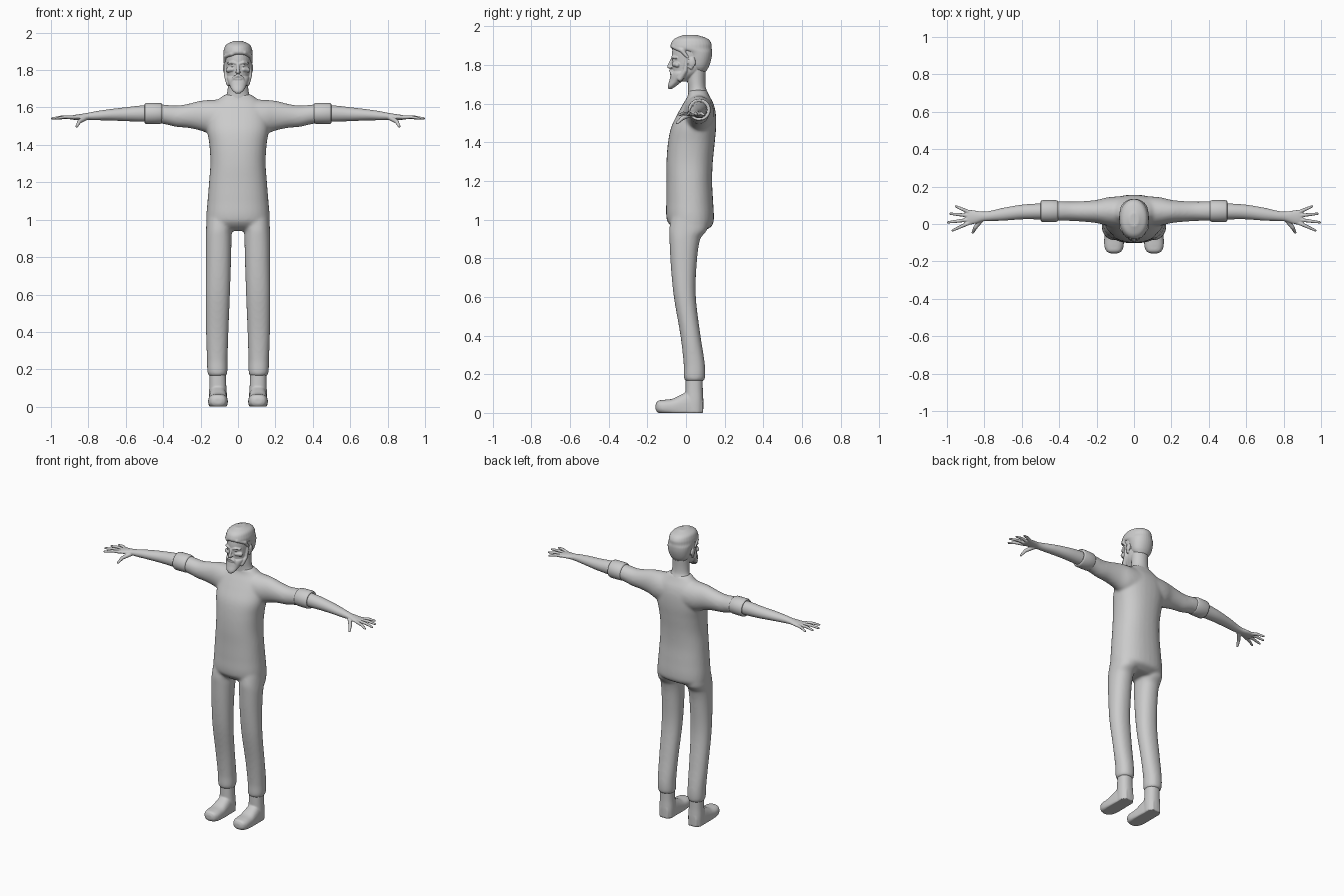
import bpy, bmesh
from math import cos, sin, pi
from mathutils import Vector, Matrix


def loft(bm, axis, rows, side=1, p=2.0, n=32, steps=5, floor=None):
    """Skin superellipse rings; row = (pos on axis, centre a, centre b, radius a, radius b)."""
    def slope(i, k):
        lo, hi = rows[max(i - 1, 0)], rows[min(i + 1, len(rows) - 1)]
        return (hi[k] - lo[k]) / (hi[0] - lo[0])
    fine = []
    if steps == 1:
        fine = list(rows)
    else:
        for i in range(len(rows) - 1):
            A, B = rows[i], rows[i + 1]
            h = B[0] - A[0]
            for j in range(steps):
                t = j / steps
                r = [A[0] + h * t]
                for k in range(1, 5):
                    r.append((2*t**3 - 3*t**2 + 1) * A[k] + (t**3 - 2*t**2 + t) * h * slope(i, k)
                             + (3*t**2 - 2*t**3) * B[k] + (t**3 - t**2) * h * slope(i + 1, k))
                fine.append(r)
        fine.append(rows[-1])
    rings = []
    for t, a, b, ra, rb in fine:
        ring = []
        for j in range(n):
            c, s = cos(2 * pi * j / n), sin(2 * pi * j / n)
            u = a + ra * abs(c) ** (2 / p) * (1 if c > 0 else -1)
            v = b + rb * abs(s) ** (2 / p) * (1 if s > 0 else -1)
            x, y, z = {'x': (t, u, v), 'y': (u, t, v), 'z': (u, v, t)}[axis]
            if floor is not None:
                z = max(z, floor)
            ring.append(bm.verts.new((x * side, y, z)))
        rings.append(ring)
    for r0, r1 in zip(rings, rings[1:]):
        for j in range(n):
            bm.faces.new((r0[j], r0[(j + 1) % n], r1[(j + 1) % n], r1[j]))
    bm.faces.new(rings[0])
    bm.faces.new(rings[-1])


def ball(bm, loc, size):
    m = Matrix.Translation(loc) @ Matrix.Diagonal((*size, 1))
    bmesh.ops.create_uvsphere(bm, u_segments=16, v_segments=10, radius=1, matrix=m)


def tube(bm, pts, radii):
    """Rounded tapering limb through the points."""
    for q, r in zip(pts, radii):
        ball(bm, q, (r, r, r))
    for i in range(len(pts) - 1):
        a, b = Vector(pts[i]), Vector(pts[i + 1])
        m = Matrix.Translation((a + b) / 2) @ (b - a).to_track_quat('Z', 'Y').to_matrix().to_4x4()
        bmesh.ops.create_cone(bm, cap_ends=True, segments=14, radius1=radii[i],
                              radius2=radii[i + 1], depth=(b - a).length, matrix=m)


def finish(bm, name, voxel=0, smooth=0, mirror=False):
    bmesh.ops.recalc_face_normals(bm, faces=bm.faces)
    for f in bm.faces:
        f.smooth = True
    me = bpy.data.meshes.new(name)
    bm.to_mesh(me)
    bm.free()
    ob = bpy.data.objects.new(name, me)
    bpy.context.collection.objects.link(ob)
    if voxel:
        m = ob.modifiers.new("Merge", 'REMESH')
        m.mode, m.voxel_size, m.use_smooth_shade = 'VOXEL', voxel, True
    if smooth:
        m = ob.modifiers.new("Soften", 'SMOOTH')
        m.factor, m.iterations = 0.5, smooth
    if mirror:
        ob.modifiers.new("Mirror", 'MIRROR').use_mirror_merge = False
    return ob


# Clothed body: torso, sleeves and trouser legs blended together
bm = bmesh.new()
loft(bm, 'z', [(.94, 0, .025, .12, .065), (.965, 0, .028, .162, .105), (1.0, 0, .022, .17, .122),
               (1.1, 0, .019, .163, .121), (1.2, 0, .017, .155, .118), (1.3, 0, .019, .148, .12),
               (1.4, 0, .028, .153, .121), (1.48, 0, .04, .165, .116), (1.55, 0, .056, .162, .098),
               (1.6, 0, .064, .15, .078), (1.64, 0, .065, .11, .056), (1.67, 0, .06, .07, .046)], p=2.3)
for s in (1, -1):
    loft(bm, 'x', [(.04, .065, 1.545, .085, .1), (.14, .067, 1.548, .076, .093),
                   (.2, .067, 1.556, .062, .08), (.27, .067, 1.555, .055, .064),
                   (.33, .068, 1.553, .052, .057), (.4, .069, 1.564, .052, .052),
                   (.45, .069, 1.567, .052, .051)], side=s)
    loft(bm, 'z', [(1.05, .085, .02, .08, .09), (.95, .101, .012, .07, .099),
                   (.9, .103, -.006, .069, .08), (.75, .105, -.012, .067, .066),
                   (.6, .108, -.006, .065, .057), (.4, .111, .023, .06, .052),
                   (.25, .111, .043, .055, .055), (.18, .11, .044, .053, .055),
                   (.163, .109, .044, .045, .046)], side=s, p=2.2)
finish(bm, "sweater_and_trousers", .008, 10)

# Rolled sleeve cuffs
bm = bmesh.new()
loft(bm, 'x', [(.406, .069, 1.568, .048, .048), (.408, .069, 1.568, .055, .053),
               (.416, .069, 1.568, .058, .056), (.45, .069, 1.568, .059, .057),
               (.488, .069, 1.568, .058, .057), (.497, .069, 1.568, .055, .054),
               (.499, .069, 1.568, .05, .05), (.492, .069, 1.568, .042, .042)], steps=1)
finish(bm, "sleeve_cuff", mirror=True)

# Forearms with hands
bm = bmesh.new()
loft(bm, 'x', [(.44, .068, 1.568, .044, .044), (.52, .067, 1.567, .042, .043),
               (.6, .064, 1.564, .039, .037), (.7, .052, 1.56, .034, .029),
               (.77, .043, 1.555, .027, .023), (.81, .04, 1.552, .026, .018),
               (.85, .037, 1.549, .035, .015), (.89, .035, 1.546, .04, .011),
               (.903, .035, 1.545, .03, .006)])
for y0, x1, y1 in ((.004, .97, -.034), (.023, .994, .009), (.045, .982, .055), (.065, .952, .094)):
    x0 = .885
    tube(bm, [(x0, y0, 1.547), ((x0 + x1) / 2, (y0 + y1) / 2, 1.549), (x1, y1, 1.541)],
         [.0105, .009, .0065])
tube(bm, [(.81, .03, 1.547), (.848, -.018, 1.525), (.862, -.046, 1.499)], [.014, .011, .007])
finish(bm, "forearm_and_hand", .0033, 3, True)

# Boots: ankle shaft plus flat-soled foot
bm = bmesh.new()
loft(bm, 'z', [(0, .107, .043, .047, .046), (.06, .107, .043, .048, .047),
               (.12, .108, .042, .045, .045), (.2, .109, .043, .044, .044)], p=2.3)
loft(bm, 'y', [(-.157, .107, .03, .02, .014), (-.148, .107, .032, .038, .029),
               (-.12, .107, .03, .051, .037), (-.07, .107, .028, .052, .045),
               (-.03, .107, .03, .05, .062), (.02, .107, .03, .047, .085),
               (.06, .107, .03, .042, .08), (.088, .107, .03, .03, .05)], p=2.5, floor=0)
finish(bm, "boot", .005, 3, True)

# Head: neck, skull, face details, ears and beard
bm = bmesh.new()
loft(bm, 'z', [(1.6, 0, .066, .085, .06), (1.65, 0, .063, .07, .052), (1.68, 0, .057, .058, .046),
               (1.72, 0, .054, .054, .046), (1.78, 0, .055, .054, .048)])
loft(bm, 'z', [(1.715, 0, -.02, .03, .035), (1.75, 0, 0, .056, .066), (1.78, 0, .014, .064, .085),
               (1.82, 0, .021, .069, .094), (1.86, 0, .026, .072, .099), (1.9, 0, .03, .07, .094),
               (1.93, 0, .03, .055, .075), (1.943, 0, .03, .02, .03)], p=2.1)
loft(bm, 'z', [(1.675, 0, -.082, .012, .009), (1.69, 0, -.073, .03, .021), (1.72, 0, -.05, .046, .036),
               (1.75, 0, -.033, .058, .046), (1.763, 0, -.028, .058, .046)])
tube(bm, [(0, -.07, 1.832), (0, -.082, 1.808), (0, -.089, 1.79)], [.007, .008, .009])
for s in (1, -1):
    tube(bm, [(.068*s, .005, 1.84), (.063*s, -.004, 1.77), (.048*s, -.03, 1.73)], [.008, .012, .016])
    tube(bm, [(.003*s, -.08, 1.77), (.022*s, -.074, 1.76), (.034*s, -.066, 1.735)], [.008, .008, .006])
    tube(bm, [(.01*s, -.071, 1.835), (.03*s, -.069, 1.841), (.054*s, -.051, 1.836)], [.006, .007, .005])
    tube(bm, [(.03*s, -.062, 1.803), (.052*s, -.045, 1.8)], [.011, .013])
    ball(bm, (.007*s, -.08, 1.789), (.007, .008, .006))
    ball(bm, (.027*s, -.064, 1.824), (.011, .008, .006))
    ball(bm, (.073*s, .032, 1.812), (.008, .018, .026))
    ball(bm, (.07*s, .026, 1.79), (.007, .011, .014))
tube(bm, [(-.013, -.078, 1.752), (.013, -.078, 1.752)], [.005, .005])
finish(bm, "bearded_head", .0035, 2)

# Hair: cap with a swept fringe overhanging the forehead
bm = bmesh.new()
loft(bm, 'z', [(1.765, 0, .068, .045, .035), (1.79, 0, .066, .063, .052), (1.83, 0, .066, .073, .065),
               (1.865, 0, .058, .077, .077), (1.885, 0, .029, .079, .104), (1.912, 0, .027, .075, .104),
               (1.937, 0, .026, .062, .083), (1.955, 0, .022, .025, .035)], p=2.1)
for s, z in ((1, 1.893), (-1, 1.886)):
    tube(bm, [(0, -.071, 1.9), (.035*s, -.062, z), (.066*s, -.022, 1.875), (.07*s, .008, 1.84)],
         [.01, .012, .012, .008])
finish(bm, "hair", .004, 3)
